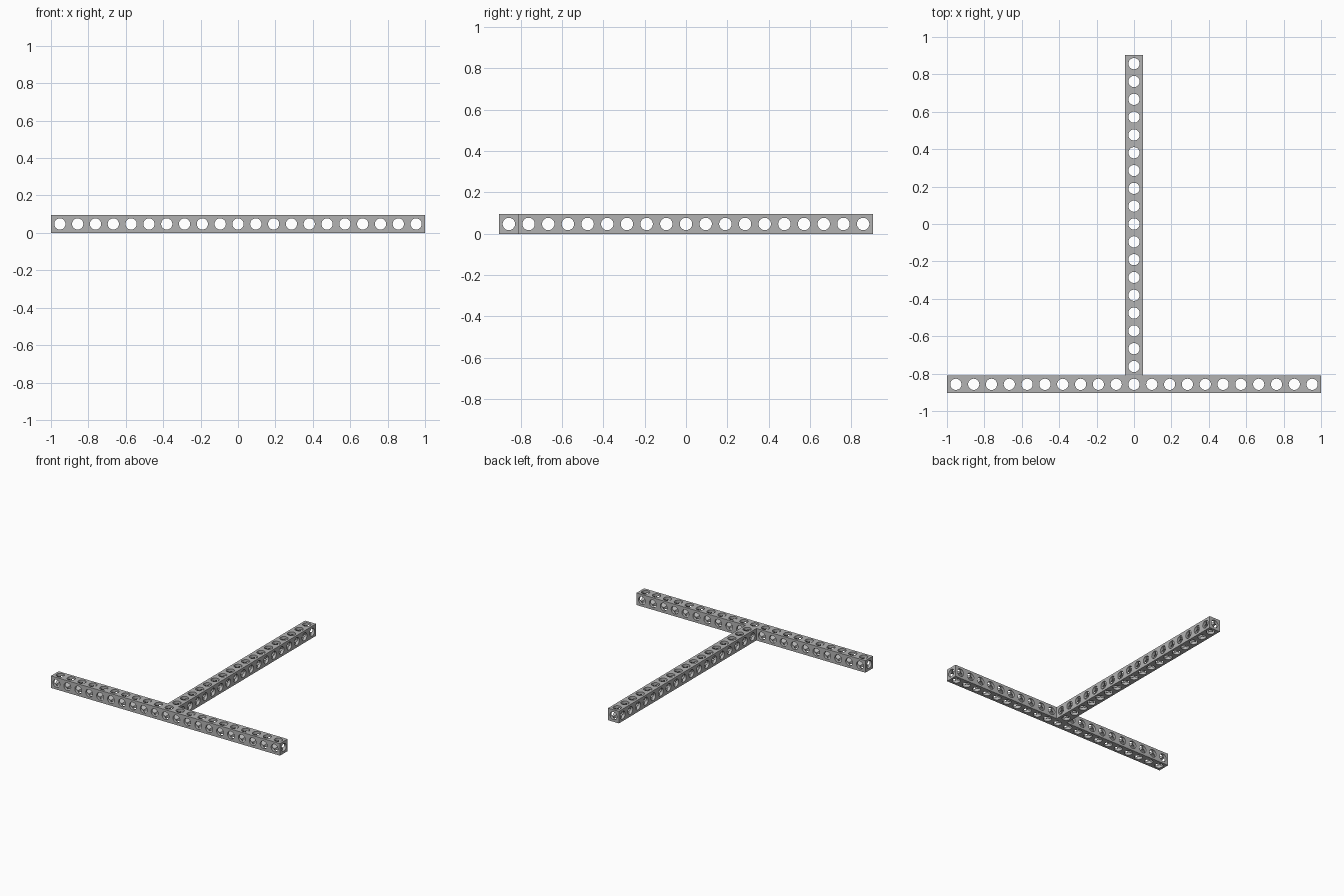
import bpy, bmesh, math
from mathutils import Vector

cube = bpy.data.objects.get("Cube")
if cube:
    bpy.data.objects.remove(cube, do_unlink=True)

PITCH = 2 / 21          # one hole module
HALF = PITCH / 2
BORE = 0.03             # hole radius
SIDES = 32              # multiple of 8, so module corners line up
FRONT_Y = -9 * PITCH    # centre line of the cross bar

metal = bpy.data.materials.new("plain_grey")
metal.diffuse_color = (0.45, 0.45, 0.45, 1)
metal.use_nodes = True
metal.node_tree.nodes["Principled BSDF"].inputs["Base Color"].default_value = (0.45, 0.45, 0.45, 1)


def add_arm(bm, centre, axis, sign, capped):
    """One of six bores of a module, with its drilled outer face if capped."""
    def point(u, v, w):
        p = Vector()
        p[axis], p[(axis + 1) % 3], p[(axis + 2) % 3] = sign * w, u, v
        return bm.verts.new(centre + p)

    inner, rim, edge = [], [], []
    for i in range(SIDES):
        a = 2 * math.pi * i / SIDES
        c, s = math.cos(a), math.sin(a)
        m = max(abs(c), abs(s))
        # the bore wall ends where it meets the crossing bores
        inner.append(point(BORE * c, BORE * s, BORE * m))
        rim.append(point(BORE * c, BORE * s, HALF))
        edge.append(point(HALF * c / m, HALF * s / m, HALF))
    for ring_a, ring_b in ((inner, rim), (rim, edge))[:2 if capped else 1]:
        for i in range(SIDES):
            j = (i + 1) % SIDES
            quad = [ring_a[i], ring_a[j], ring_b[j], ring_b[i]]
            bm.faces.new(quad if sign < 0 else quad[::-1])


def drilled_bar(name, start, along, count):
    """Square bar drilled through on all three axes at every module."""
    bm = bmesh.new()
    step = Vector()
    step[along] = PITCH
    for n in range(count):
        for axis in range(3):
            for sign in (-1, 1):
                inside = axis == along and 0 <= n + sign < count
                add_arm(bm, start + step * n, axis, sign, not inside)
    bmesh.ops.remove_doubles(bm, verts=bm.verts, dist=0.0001)
    loose = [v for v in bm.verts if not v.link_faces]
    bmesh.ops.delete(bm, geom=loose, context='VERTS')
    bmesh.ops.recalc_face_normals(bm, faces=bm.faces)
    mesh = bpy.data.meshes.new(name)
    bm.to_mesh(mesh)
    bm.free()
    mesh.materials.append(metal)
    bar = bpy.data.objects.new(name, mesh)
    bpy.context.collection.objects.link(bar)
    bpy.ops.object.select_all(action='DESELECT')
    bar.select_set(True)
    bpy.context.view_layer.objects.active = bar
    bpy.ops.object.shade_smooth_by_angle(angle=math.radians(30))


# cross bar along the front, stem running back from its middle
drilled_bar("cross_bar", Vector((-10 * PITCH, FRONT_Y, HALF)), 0, 21)
drilled_bar("stem_bar", Vector((0, FRONT_Y + PITCH, HALF)), 1, 18)
